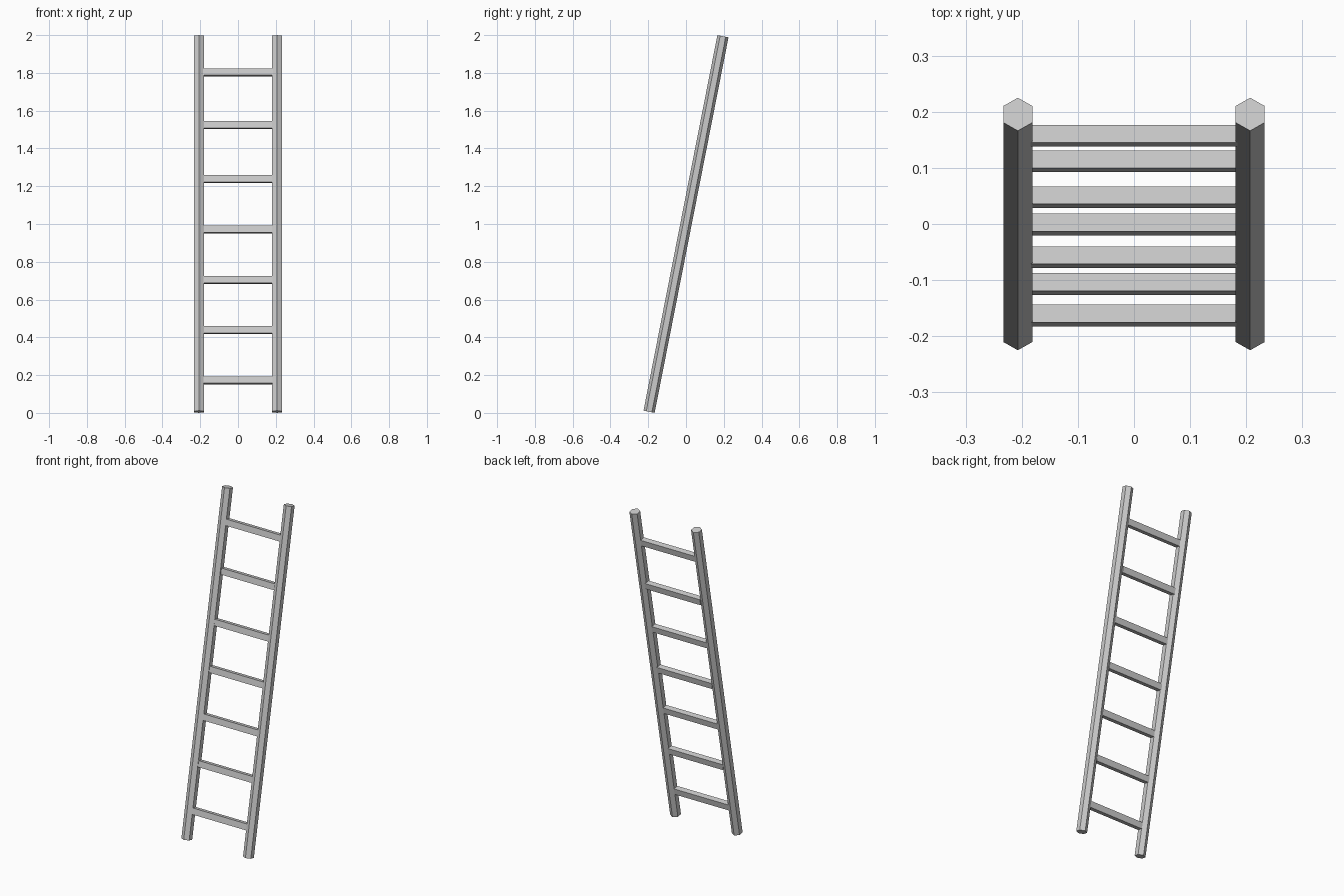
import bpy
import math

if "Cube" in bpy.data.objects:
    bpy.data.objects.remove(bpy.data.objects["Cube"], do_unlink=True)

# Single grey material
grey = bpy.data.materials.new("light_grey")
grey.use_nodes = True
colour = (0.6, 0.6, 0.6, 1)
grey.diffuse_color = colour
grey.node_tree.nodes["Principled BSDF"].inputs["Base Color"].default_value = colour

LEAN = math.radians(-11.13)   # ladder leans back towards +y
RAIL_X = 0.207
RAIL_RADIUS = 0.03
RAIL_LENGTH = 2.026
RUNG_SIZE = (0.37, 0.032, 0.037)


def finish(name):
    obj = bpy.context.object
    obj.name = name
    obj.data.materials.append(grey)
    return obj


# Hexagonal side rails
for side, name in ((1, "left_rail"), (-1, "right_rail")):
    bpy.ops.mesh.primitive_cylinder_add(
        vertices=6, radius=RAIL_RADIUS, depth=RAIL_LENGTH,
        location=(side * RAIL_X, 0, 1), rotation=(LEAN, 0, 0))
    finish(name)

# Box rungs, tilted with the rails and slightly unevenly spaced (y, z)
rungs = [(-0.163, 0.172), (-0.107, 0.438), (-0.059, 0.703), (-0.001, 0.971),
         (0.048, 1.237), (0.112, 1.523), (0.157, 1.803)]
for number, (y, z) in enumerate(rungs, 1):
    bpy.ops.mesh.primitive_cube_add(size=1, location=(0, y, z), rotation=(LEAN, 0, 0))
    rung = finish(f"rung_{number}")
    rung.scale = RUNG_SIZE
